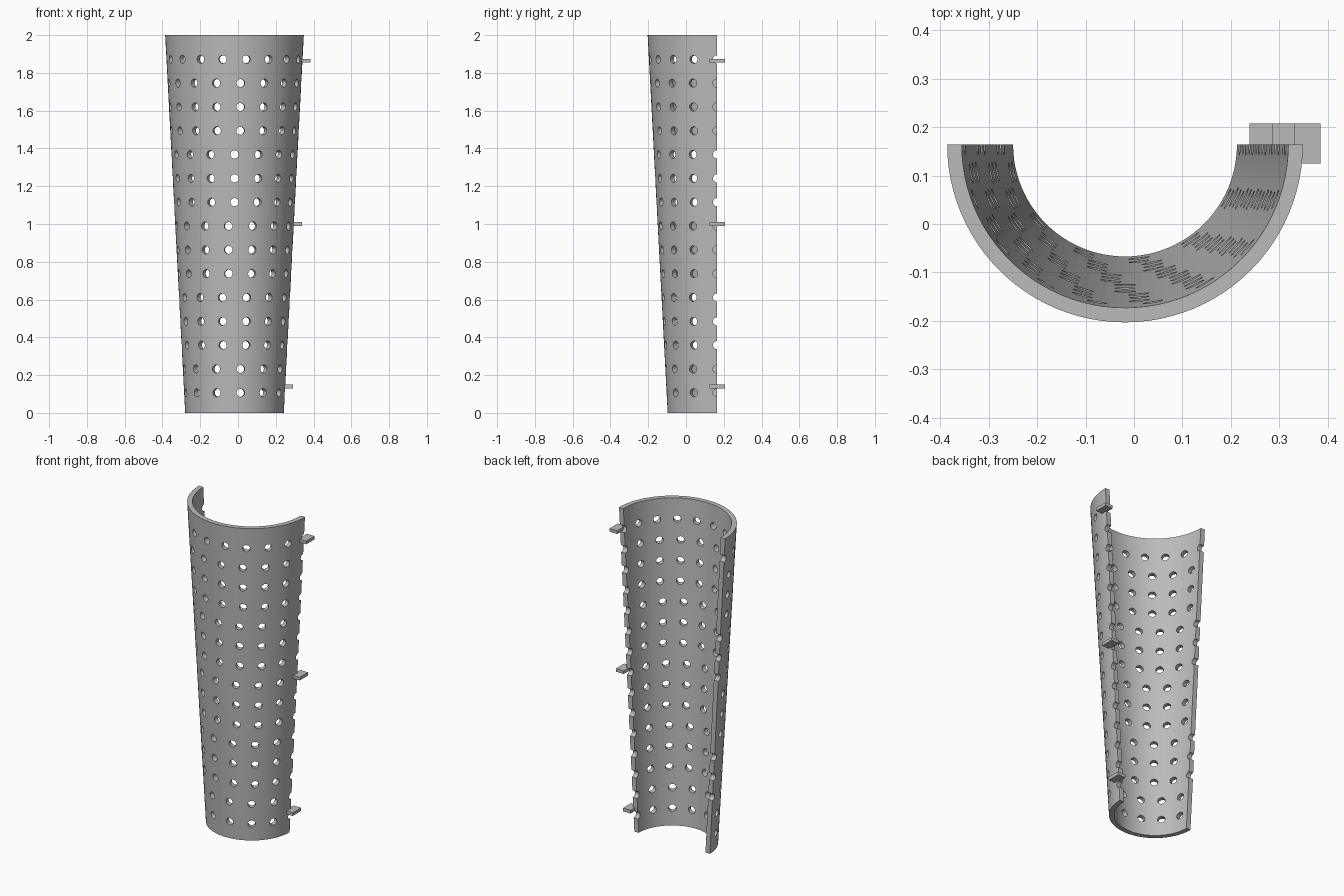
import bpy, bmesh, math
from mathutils import Matrix, Vector

default = bpy.data.objects.get("Cube")
if default:
    bpy.data.objects.remove(default, do_unlink=True)

CX, CY, HEIGHT = -0.0185, 0.164, 2.0
R_BOTTOM, R_TOP, WALL = 0.261, 0.367, 0.03
HOLE_R = 0.0215
SEGMENTS = 48

grey = bpy.data.materials.new("plain grey")
grey.use_nodes = True
colour = (0.5, 0.5, 0.5, 1)
grey.diffuse_color = colour
grey.node_tree.nodes["Principled BSDF"].inputs["Base Color"].default_value = colour


def add_object(name, bm):
    mesh = bpy.data.meshes.new(name)
    bmesh.ops.recalc_face_normals(bm, faces=bm.faces)
    bm.to_mesh(mesh)
    bm.free()
    mesh.materials.append(grey)
    obj = bpy.data.objects.new(name, mesh)
    bpy.context.collection.objects.link(obj)
    return obj


def radius(z):
    return R_BOTTOM + (R_TOP - R_BOTTOM) * z / HEIGHT


def direction(angle):
    # Zero points to the model's left, a quarter turn points to the front
    return Vector((math.cos(angle), -math.sin(angle), 0))


# Tapered half shell: a wall section swept through half a turn
bm = bmesh.new()
rings = []
for i in range(SEGMENTS + 1):
    d = direction(math.pi * i / SEGMENTS)
    section = [(R_BOTTOM - WALL, 0), (R_BOTTOM, 0), (R_TOP, HEIGHT), (R_TOP - WALL, HEIGHT)]
    rings.append([bm.verts.new((CX + d.x * r, CY + d.y * r, z)) for r, z in section])
for a, b in zip(rings, rings[1:]):
    for j in range(4):
        k = (j + 1) % 4
        bm.faces.new((a[j], a[k], b[k], b[j]))
bm.faces.new(rings[0])
bm.faces.new(rings[-1])
shell = add_object("half_shell", bm)

# Radial hole cutters: fewer holes around as the shell narrows
bm = bmesh.new()
for row in range(15):
    z = 1.872 - 0.1261 * row
    count = 18 - (row + 2) // 3
    for k in range(count):
        angle = math.tau * k / count
        if angle > math.pi + 0.2:
            continue
        d = direction(angle)
        turn = d.to_track_quat('Z', 'Y').to_matrix().to_4x4()
        spot = Vector((CX, CY, z)) + d * (radius(z) - WALL / 2)
        spin = Matrix.Rotation(math.pi / 24, 4, 'Z')
        bmesh.ops.create_cone(bm, cap_ends=True, segments=24, radius1=HOLE_R,
                              radius2=HOLE_R, depth=0.1,
                              matrix=Matrix.Translation(spot) @ turn @ spin)
cutter = add_object("hole_cutter", bm)
cutter.hide_render = True

cut = shell.modifiers.new("holes", 'BOOLEAN')
cut.operation = 'DIFFERENCE'
cut.solver = 'EXACT'
cut.object = cutter
bpy.ops.object.select_all(action='DESELECT')
bpy.context.view_layer.objects.active = shell
shell.select_set(True)
bpy.ops.object.modifier_apply(modifier=cut.name)
bpy.data.objects.remove(cutter, do_unlink=True)
bpy.ops.object.shade_smooth_by_angle(angle=math.radians(30))

# Small flat tabs along the left edge
for name, x, z in (("lower_tab", 0.265, 0.14), ("middle_tab", 0.313, 1.0), ("upper_tab", 0.358, 1.864)):
    bm = bmesh.new()
    place = Matrix.Translation((x, 0.166, z)) @ Matrix.Diagonal((0.054, 0.082, 0.02, 1))
    bmesh.ops.create_cube(bm, size=1, matrix=place)
    add_object(name, bm)
